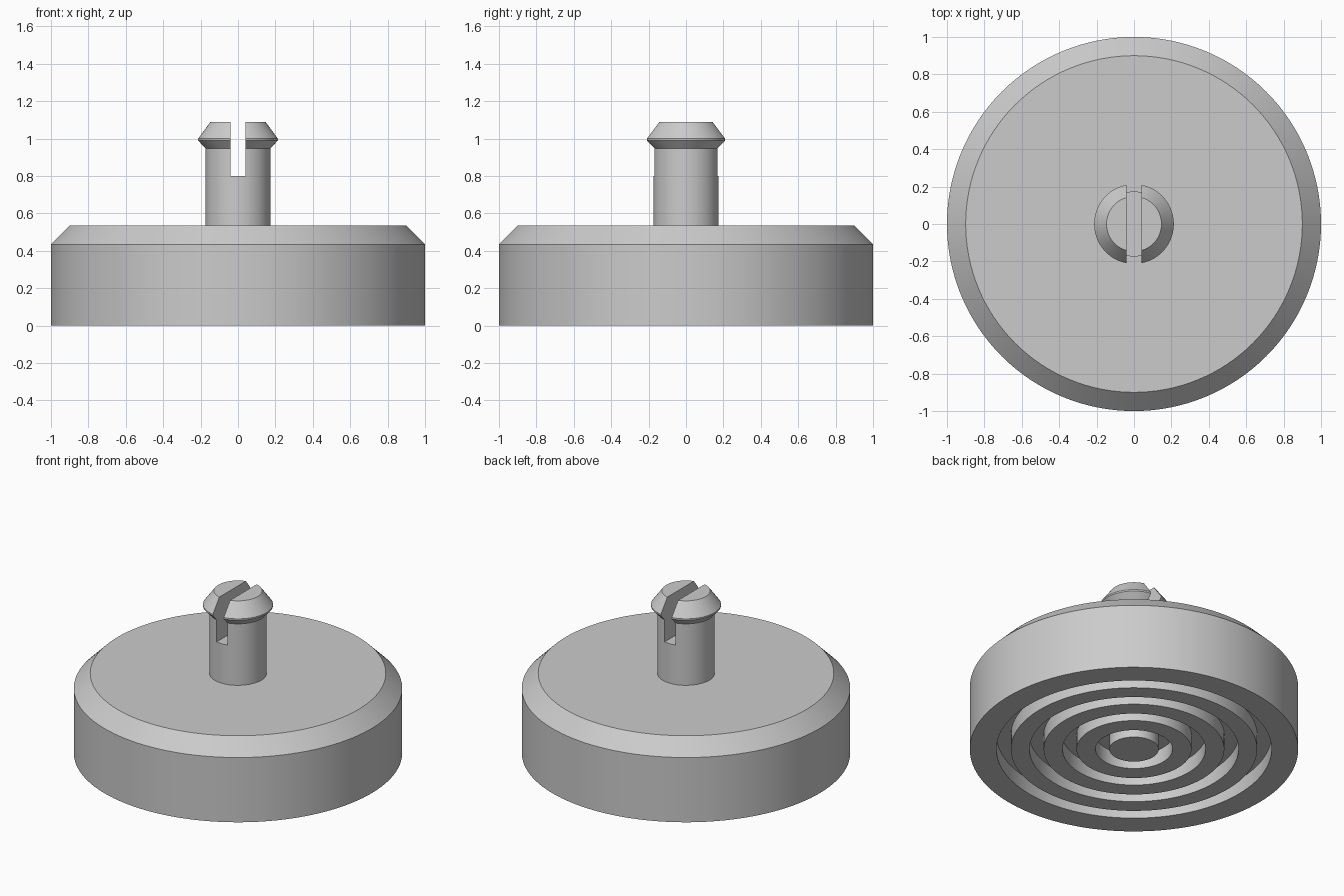
import bpy, bmesh, math

SEGMENTS = 128

default = bpy.data.objects.get("Cube")
if default:
    bpy.data.objects.remove(default, do_unlink=True)

grey = bpy.data.materials.new("plain grey")
grey.use_nodes = True
grey.diffuse_color = (0.6, 0.6, 0.6, 1)
grey.node_tree.nodes["Principled BSDF"].inputs["Base Color"].default_value = (0.6, 0.6, 0.6, 1)


def lathe(name, profile, segments=SEGMENTS):
    """Revolve (radius, z) points about z, closing both ends with a disc."""
    bm = bmesh.new()
    rings = []
    for r, z in profile:
        rings.append([bm.verts.new((r * math.cos(2 * math.pi * i / segments),
                                    r * math.sin(2 * math.pi * i / segments), z))
                      for i in range(segments)])
    for low, high in zip(rings, rings[1:]):
        for i in range(segments):
            j = (i + 1) % segments
            bm.faces.new((low[i], low[j], high[j], high[i]))
    bm.faces.new(rings[0])
    bm.faces.new(rings[-1])
    bmesh.ops.recalc_face_normals(bm, faces=bm.faces)
    mesh = bpy.data.meshes.new(name)
    bm.to_mesh(mesh)
    bm.free()
    mesh.materials.append(grey)
    obj = bpy.data.objects.new(name, mesh)
    bpy.context.collection.objects.link(obj)
    return obj


def select_only(obj):
    bpy.ops.object.select_all(action='DESELECT')
    obj.select_set(True)
    bpy.context.view_layer.objects.active = obj


# Foot disc: concentric grooves underneath, chamfered upper rim
depth = 0.1
profile = []
for k in range(4):
    inner, outer = 0.15 + 0.2 * k, 0.234 + 0.2013 * k
    profile += [(inner, 0), (inner, depth), (outer, depth), (outer, 0)]
profile += [(1, 0), (1, 0.435), (0.9, 0.535)]
foot = lathe("foot_disc", profile)

# Snap pin: stem with a flared, tapered head
pin = lathe("snap_pin", [(0.174, 0.5), (0.174, 0.948), (0.213, 0.99),
                         (0.213, 1.0), (0.147, 1.09)], 64)

# Slot through the pin, running front to back
bpy.ops.mesh.primitive_cube_add(size=1, location=(0, 0, 1.05))
cutter = bpy.context.object
cutter.name = "slot_cutter"
cutter.scale = (0.08, 1, 0.5)
cutter.hide_render = True
cutter.data.materials.append(grey)
slot = pin.modifiers.new("slot", 'BOOLEAN')
slot.operation = 'DIFFERENCE'
slot.solver = 'EXACT'
slot.object = cutter
select_only(pin)
bpy.ops.object.modifier_apply(modifier=slot.name)
bpy.data.objects.remove(cutter, do_unlink=True)

# Smooth round walls, crisp edges
for part in (foot, pin):
    select_only(part)
    bpy.ops.object.shade_smooth_by_angle(angle=math.radians(25))
